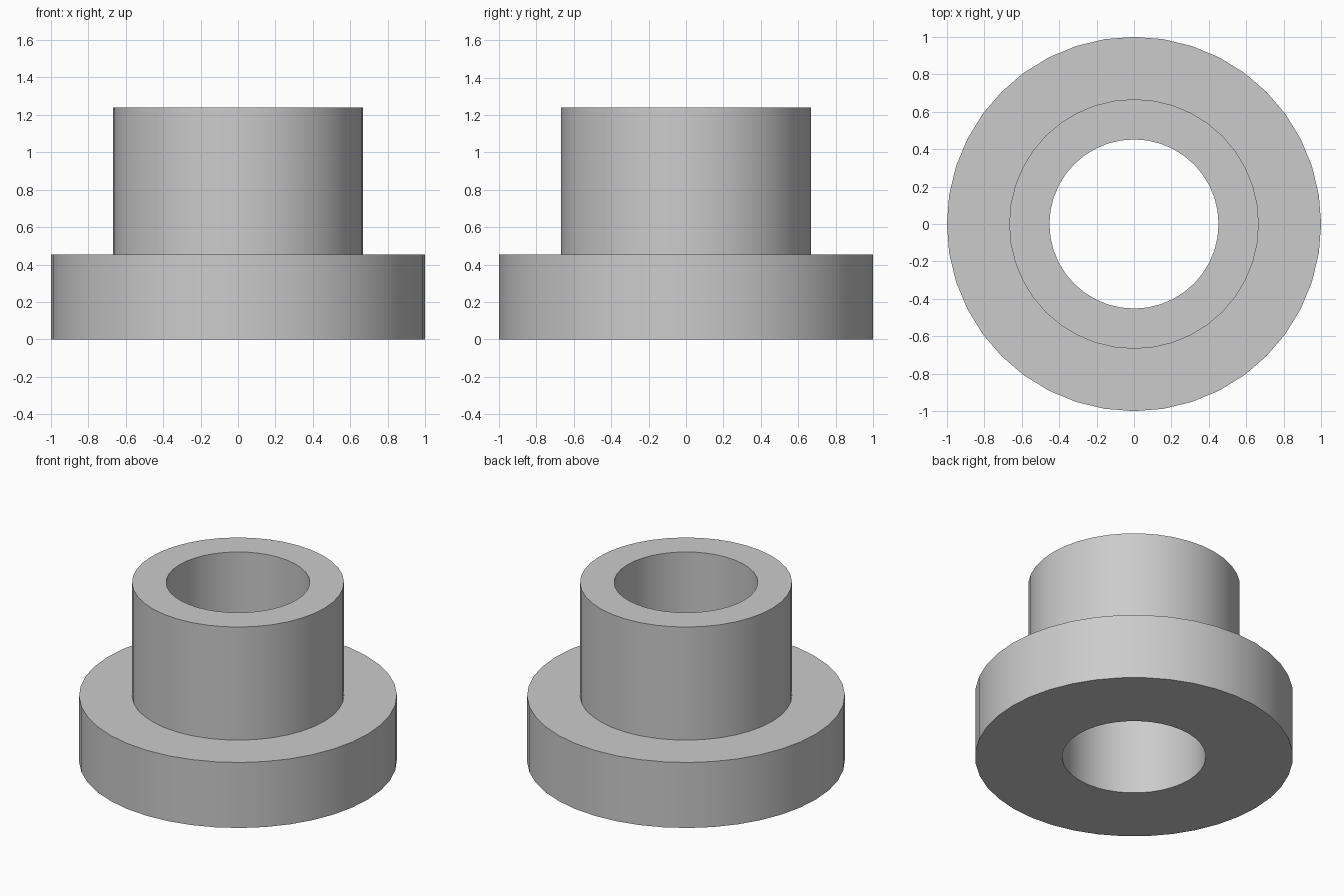
import bpy
import bmesh
import math

cube = bpy.data.objects.get("Cube")
if cube:
    bpy.data.objects.remove(cube, do_unlink=True)

SIDES = 40
BORE, SLEEVE, FLANGE = 0.452, 0.667, 1.0
STEP, TOP = 0.455, 1.24

# Plain grey finish
grey = bpy.data.materials.new("plain grey")
grey.use_nodes = True
colour = (0.6, 0.6, 0.6, 1.0)
grey.diffuse_color = colour
grey.node_tree.nodes["Principled BSDF"].inputs["Base Color"].default_value = colour


def lathe(name, profile):
    """Revolve a closed (radius, height) profile around z."""
    bm = bmesh.new()
    rings = []
    for i in range(SIDES):
        a = math.tau * i / SIDES
        rings.append([bm.verts.new((r * math.cos(a), r * math.sin(a), z))
                      for r, z in profile])
    n = len(profile)
    for i, ring in enumerate(rings):
        following = rings[(i + 1) % SIDES]
        for j in range(n):
            k = (j + 1) % n
            bm.faces.new((ring[j], following[j], following[k], ring[k]))
    bmesh.ops.recalc_face_normals(bm, faces=bm.faces)
    mesh = bpy.data.meshes.new(name)
    bm.to_mesh(mesh)
    bm.free()
    mesh.materials.append(grey)
    obj = bpy.data.objects.new(name, mesh)
    bpy.context.collection.objects.link(obj)
    return obj


# Flanged bushing: wide base, narrower sleeve, straight through bore
bushing = lathe("flanged_bushing", [
    (BORE, 0), (FLANGE, 0), (FLANGE, STEP),
    (SLEEVE, STEP), (SLEEVE, TOP), (BORE, TOP),
])

# Smooth walls with sharp rims
bpy.ops.object.select_all(action="DESELECT")
bushing.select_set(True)
bpy.context.view_layer.objects.active = bushing
bpy.ops.object.shade_smooth_by_angle(angle=math.radians(30))
